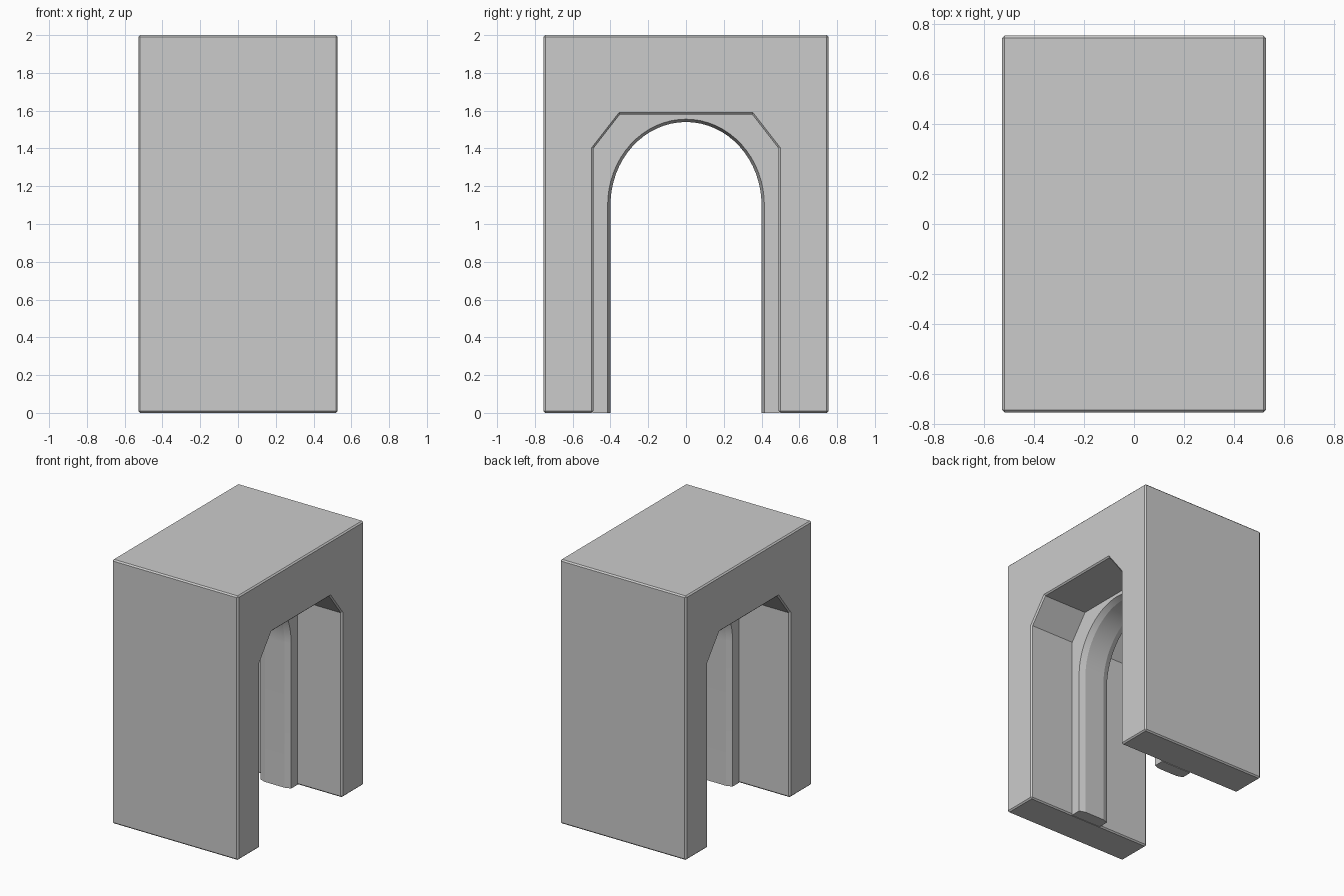
import bpy, bmesh
from math import cos, sin, pi

if "Cube" in bpy.data.objects:
    bpy.data.objects.remove(bpy.data.objects["Cube"])


def loft(name, sections):
    """Skin equal-length (y, z) outlines placed along x, capping both ends."""
    bm = bmesh.new()
    rings = [[bm.verts.new((x, y, z)) for y, z in pts] for x, pts in sections]
    n = len(rings[0])
    for a, b in zip(rings, rings[1:]):
        for i in range(n):
            j = (i + 1) % n
            bm.faces.new((a[i], a[j], b[j], b[i]))
    bm.faces.new(rings[0][::-1])
    bm.faces.new(rings[-1])
    bmesh.ops.recalc_face_normals(bm, faces=bm.faces)
    mesh = bpy.data.meshes.new(name)
    bm.to_mesh(mesh)
    bm.free()
    obj = bpy.data.objects.new(name, mesh)
    bpy.context.collection.objects.link(obj)
    return obj


def mirrored(half):
    """Complete a +y half outline (starting at the floor) onto the -y side."""
    return half + [(-y, z) for y, z in reversed(half)]


def passage(grow=0.0):
    """Corner-cut outline of the wide passage."""
    return mirrored([(0.49 + grow, 0), (0.49 + grow, 1.40),
                     (0.35 + grow, 1.58 + grow)])


def arch(grow=0.0, steps=32):
    """Tall elliptical arch outline, from +y floor to -y floor."""
    a, h = 0.40 + grow, 0.44 + grow
    curve = [(a * cos(pi * i / steps), 1.10 + h * sin(pi * i / steps))
             for i in range(steps + 1)]
    return [(a, 0)] + curve + [(-a, 0)]


# Main wall block with the passage running through it along x
outer = mirrored([(0.755, 0), (0.755, 2.0)])
wall = outer + passage()[::-1]
block = loft("wall_block", [(-0.528, wall), (0.528, wall)])
bevel = block.modifiers.new("soft_edges", "BEVEL")
bevel.width = 0.01
bevel.segments = 1
bevel.limit_method = "ANGLE"
bevel.angle_limit = 1.0

# Arched door frame inside the passage, chamfered on both inner edges
levels = [(-0.10, 0.015), (-0.055, 0.0), (0.11, 0.0), (0.155, 0.015)]
frame = loft("arched_frame",
             [(x, passage(0.004) + arch(g)[::-1]) for x, g in levels])

# Smooth the curved intrados while keeping hard edges crisp
bpy.ops.object.select_all(action="DESELECT")
frame.select_set(True)
bpy.context.view_layer.objects.active = frame
bpy.ops.object.shade_smooth_by_angle(angle=0.26)
